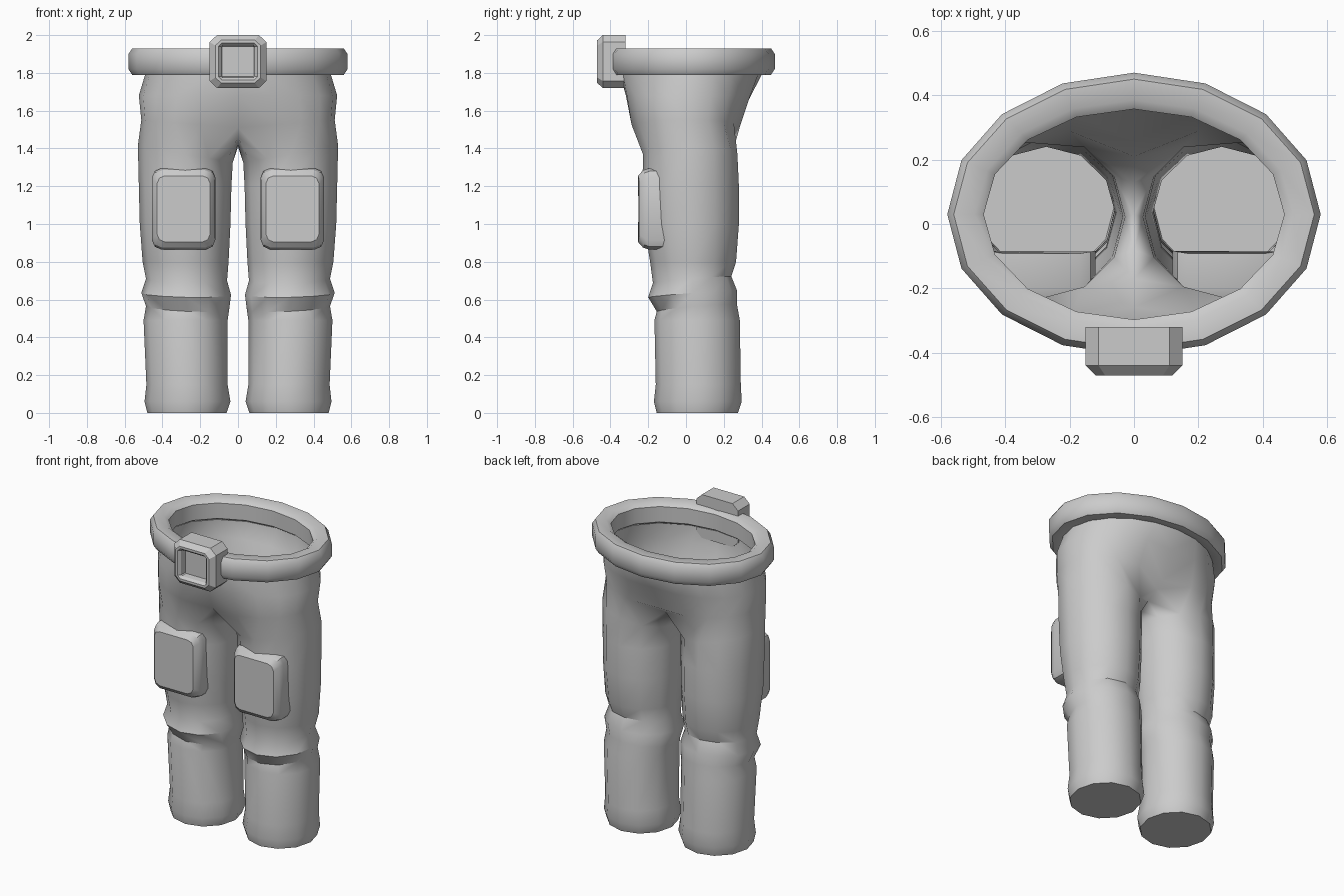
import bpy, bmesh, math
from math import sin, cos, radians

if "Cube" in bpy.data.objects:
    bpy.data.objects.remove(bpy.data.objects["Cube"])

GREY = bpy.data.materials.new("light grey")
GREY.diffuse_color = (0.6, 0.6, 0.6, 1)
GREY.use_nodes = True
GREY.node_tree.nodes["Principled BSDF"].inputs["Base Color"].default_value = GREY.diffuse_color


def finish(name, bm, mirror=False, angle=35):
    bmesh.ops.recalc_face_normals(bm, faces=bm.faces)
    me = bpy.data.meshes.new(name)
    bm.to_mesh(me)
    bm.free()
    me.materials.append(GREY)
    ob = bpy.data.objects.new(name, me)
    bpy.context.collection.objects.link(ob)
    if mirror:
        m = ob.modifiers.new("mirror", 'MIRROR')
        m.use_clip = True
        m.merge_threshold = 0.0005
    bpy.ops.object.select_all(action='DESELECT')
    ob.select_set(True)
    bpy.context.view_layer.objects.active = ob
    bpy.ops.object.shade_smooth_by_angle(angle=radians(angle))
    return ob


def bridge(bm, a, b, closed=True):
    n = len(a)
    for i in range(n if closed else n - 1):
        j = (i + 1) % n
        bm.faces.new((a[i], a[j], b[j], b[i]))


# Trousers: one leg lofted upwards, joined to half of the hips, mirrored
# each row: height, inner x, outer x, front y, back y, inward tilt
LEG = [
    (0.00, 0.06, 0.48, -0.155, 0.275, 0),
    (0.06, 0.04, 0.495, -0.17, 0.295, 0),
    (0.15, 0.055, 0.485, -0.16, 0.29, 0),
    (0.49, 0.055, 0.50, -0.167, 0.285, 0),
    (0.555, 0.047, 0.487, -0.155, 0.27, 0.01),
    (0.63, 0.037, 0.512, -0.20, 0.27, 0.005),
    (0.705, 0.058, 0.487, -0.175, 0.24, 0.005),
    (0.80, 0.05, 0.505, -0.19, 0.265, 0),
    (1.00, 0.04, 0.52, -0.222, 0.28, 0),
    (1.20, 0.035, 0.525, -0.23, 0.28, 0),
    (1.37, 0.028, 0.53, -0.228, 0.272, 0.045),
]
bm = bmesh.new()
rings = []
for z, x0, x1, y0, y1, tilt in LEG:
    ring = []
    for k in range(12):
        a = radians(30 * k)
        dip = 0.018 * sin(a) if 0.5 < z < 0.72 else 0
        ring.append(bm.verts.new(((x0 + x1) / 2 + (x1 - x0) / 2 * cos(a),
                                  (y0 + y1) / 2 + (y1 - y0) / 2 * sin(a),
                                  z + tilt * cos(a) + dip)))
    if rings:
        bridge(bm, rings[-1], ring)
    rings.append(ring)
bm.faces.new(rings[0])
top = rings[-1]

# Crotch saddle between the legs
saddle = [bm.verts.new((0, y, z)) for y, z in
          ((0.21, 1.47), (0.13, 1.425), (0.03, 1.41), (-0.08, 1.425), (-0.17, 1.46))]
bridge(bm, top[4:9], saddle, closed=False)

# Hips: half rings from back centre round the side to front centre
# each row: height, half width, front y, back y, squareness, centre dent
row = [saddle[0]] + [top[k] for k in (4, 3, 2, 1, 0, 11, 10, 9, 8)] + [saddle[4]]
HIPS = [
    (1.53, 0.512, -0.30, 0.30, 0.8, 0.86),
    (1.68, 0.525, -0.328, 0.355, 0.9, 0.97),
    (1.79, 0.492, -0.35, 0.40, 1.0, 1.0),
    (1.88, 0.49, -0.34, 0.39, 1.0, 1.0),
]
for z, w, y0, y1, p, dent in HIPS:
    new = []
    for i in range(11):
        a = radians(90 - 18 * i)
        c, s = max(cos(a), 0), sin(a)
        y = (y0 + y1) / 2 + (y1 - y0) / 2 * math.copysign(abs(s) ** p, s)
        x = w * c ** p if 0 < i < 10 else 0
        if i in (0, 10):
            y *= dent
        lift = 0.04 * (abs(x) / w - 0.5) if z < 1.6 else 0
        new.append(bm.verts.new((x, y, z + lift)))
    bridge(bm, row, new, closed=False)
    row = new
finish("trousers", bm, mirror=True)

# Belt: rounded band swept round a sixteen-sided oval
BAND = [(0, 1.82), (0, 1.90), (0.02, 1.93), (0.085, 1.93),
        (0.113, 1.91), (0.113, 1.81), (0.085, 1.79), (0.02, 1.79)]
bm = bmesh.new()
sections = []
for i in range(16):
    a = radians(22.5 * i)
    sections.append([bm.verts.new(((0.58 - d) * cos(a), 0.03 + (0.44 - d) * sin(a), z))
                     for d, z in BAND])
for i in range(16):
    bridge(bm, sections[i], sections[(i + 1) % 16])
finish("belt", bm, angle=50)


def plate(bm, loops, cx, cz, curve=0.0):
    """Stack of cut-corner rectangles: half width, half height, corner, y."""
    prev = None
    for w, h, c, y in loops:
        quarter = [(w, h - c), (w - c * 0.3, h - c * 0.3), (w - c, h)]
        pts = quarter + [(-x, z) for x, z in reversed(quarter)]
        pts += [(-x, -z) for x, z in quarter]
        pts += [(x, -z) for x, z in reversed(quarter)]
        ring = [bm.verts.new((cx + x, y + curve * x * x, cz + z)) for x, z in pts]
        if prev:
            bridge(bm, prev, ring)
        else:
            bm.faces.new(ring)
        prev = ring
    bm.faces.new(prev)


# Knee pads
bm = bmesh.new()
plate(bm, [(0.168, 0.215, 0.05, -0.10), (0.168, 0.215, 0.05, -0.205),
           (0.163, 0.205, 0.05, -0.235), (0.14, 0.175, 0.04, -0.26)], 0.288, 1.08, 0.6)
finish("knee_pads", bm, mirror=True, angle=30)

# Buckle with a sunken square panel
bm = bmesh.new()


def octagon(w, c, y):
    q = [(w, w - c), (w - c, w)]
    pts = q + [(-x, z) for x, z in reversed(q)]
    pts += [(-x, -z) for x, z in q] + [(x, -z) for x, z in reversed(q)]
    return [bm.verts.new((x, y, 1.86 + z * 0.94)) for x, z in pts]


loops = [octagon(*v) for v in ((0.15, 0.04, -0.32), (0.15, 0.04, -0.44),
                               (0.12, 0.03, -0.47), (0.104, 0.018, -0.47),
                               (0.09, 0.006, -0.455), (0.085, 0.005, -0.42))]
bm.faces.new(loops[0])
for a, b in zip(loops, loops[1:]):
    bridge(bm, a, b)
bm.faces.new(loops[-1])
finish("buckle", bm, angle=20)
